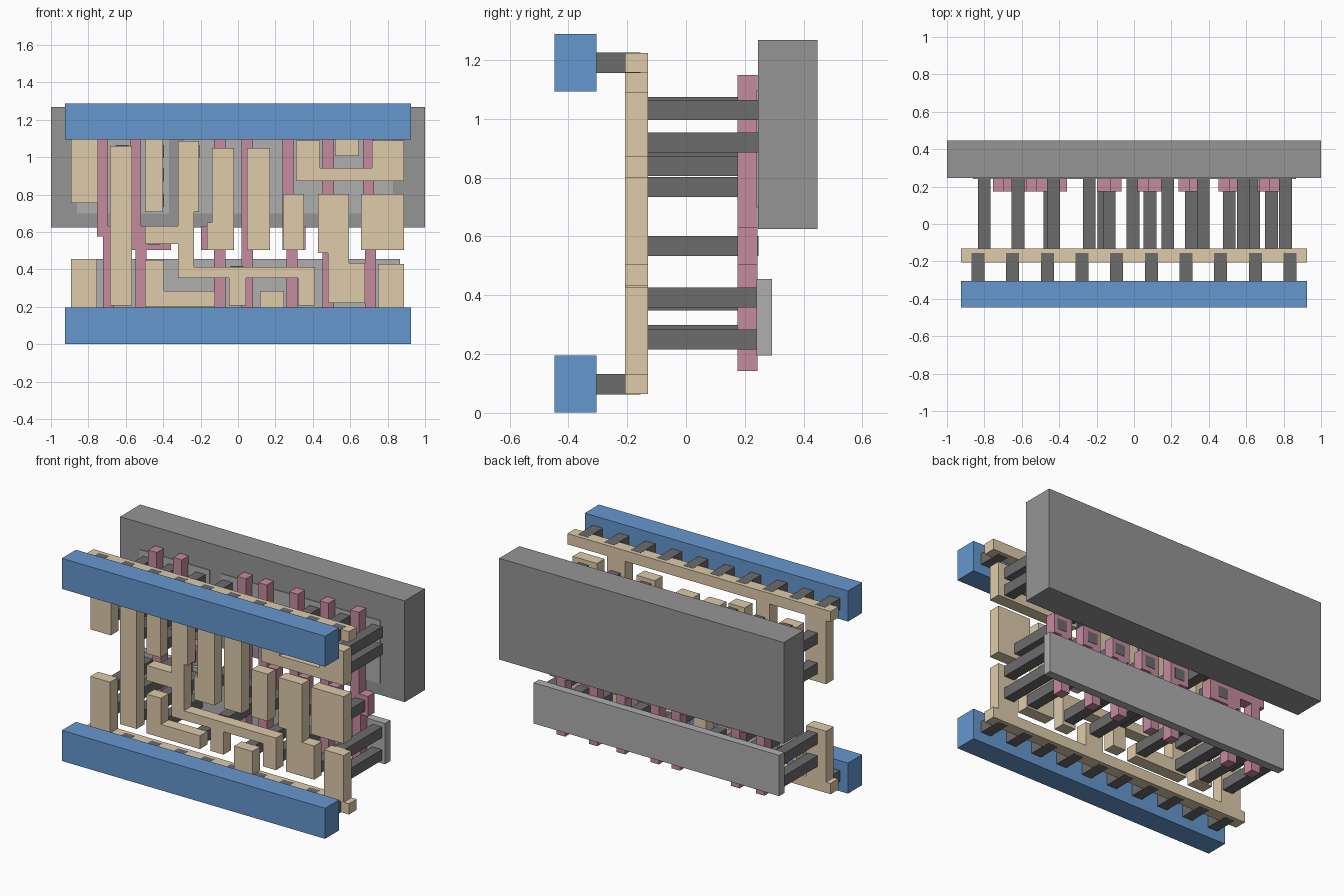
import bpy, bmesh


def material(name, rgb):
    m = bpy.data.materials.new(name)
    m.diffuse_color = (*rgb, 1)
    return m


BLUE = material("blue", (0.13, 0.31, 0.62))
TAN = material("tan", (0.73, 0.60, 0.41))
PINK = material("pink", (0.56, 0.26, 0.34))
DARK = material("dark_grey", (0.15, 0.15, 0.15))
MID = material("mid_grey", (0.30, 0.30, 0.30))
LIGHT = material("light_grey", (0.43, 0.43, 0.43))


def rect(x0, x1, z0, z1):
    return [(x0, z0), (x1, z0), (x1, z1), (x0, z1)]


def square(x, z, s):
    return rect(x - s / 2, x + s / 2, z - s / 2, z + s / 2)


def layer(name, outlines, y0, y1, mat):
    """Extrude flat x-z outlines between two depths into one object."""
    bm = bmesh.new()
    for pts in outlines:
        face = bm.faces.new([bm.verts.new((x, y0, z)) for x, z in pts])
        ext = bmesh.ops.extrude_face_region(bm, geom=[face])
        moved = [v for v in ext["geom"] if isinstance(v, bmesh.types.BMVert)]
        bmesh.ops.translate(bm, verts=moved, vec=(0, y1 - y0, 0))
    bmesh.ops.recalc_face_normals(bm, faces=bm.faces[:])
    me = bpy.data.meshes.new(name)
    bm.to_mesh(me)
    bm.free()
    me.materials.append(mat)
    ob = bpy.data.objects.new(name, me)
    bpy.context.collection.objects.link(ob)
    return ob


LOW, HIGH = 0.098, 1.191      # rail centre heights
W = 0.925                     # rail half length

# Well and active slabs at the back
layer("well_slab", [rect(-1, 1, 0.625, 1.268)], 0.245, 0.447, MID)
layer("upper_active", [rect(-0.86, -0.37, 0.698, 1.098),
                       rect(-0.29, 0.83, 0.698, 1.098)], 0.24, 0.29, LIGHT)
layer("lower_active", [rect(-0.86, 0.865, 0.196, 0.455)], 0.24, 0.293, LIGHT)

# Gate bars: (upper left edge, lower left edge, pad left, pad right)
gates = [
    (-0.754, -0.722, -0.754, -0.50),
    (-0.578, -0.548, -0.578, -0.358),
    (-0.128, -0.128, -0.198, -0.068),
    (0.020, 0.020, 0.020, 0.147),
    (0.238, 0.258, 0.238, 0.360),
    (0.452, 0.452, 0.452, 0.575),
    (0.667, 0.679, 0.660, 0.790),
]
for i, (up, lo, a, b) in enumerate(gates):
    bottom = 0.575 if i == 0 else 0.503
    layer(f"gate_{i + 1}", [rect(up, up + 0.06, 0.631, 1.149),
                            rect(a, b, bottom, 0.631),
                            rect(lo, lo + 0.06, 0.143, bottom)], 0.175, 0.244, PINK)

# Contact posts between the back layers and the wiring
posts = [(x, z) for x in (-0.80, -0.62, -0.45) for z in (0.393, 0.25)]
posts += [(-0.80, z) for z in (1.03, 0.84)]
posts += [(-0.62, z) for z in (1.03, 0.904, 0.768)]
posts += [(-0.43, z) for z in (1.03, 0.904, 0.768)]
posts += [(-0.24, 1.03), (-0.16, 0.25), (-0.005, 0.383), (0.18, 0.25), (0.37, 0.265),
          (0.37, 1.03), (0.37, 0.92), (0.585, 1.04), (0.64, 0.265), (0.81, 1.03),
          (0.81, 0.92), (0.81, 0.393), (0.81, 0.25)]
layer("active_posts", [square(x, z, 0.068) for x, z in posts], -0.135, 0.246, DARK)
pads = (-0.45, -0.132, 0.086, 0.307, 0.510, 0.735)
layer("gate_posts", [square(x, 0.567, 0.068) for x in pads], -0.135, 0.246, DARK)

# Tan wiring
wires = {
    "output_wire": rect(-0.684, -0.567, 0.208, 1.059),
    "branching_wire": [
        (-0.321, 1.086), (-0.209, 1.086), (-0.209, 0.706), (-0.235, 0.706),
        (-0.235, 0.412), (0.412, 0.412), (0.412, 0.208), (0.321, 0.208),
        (0.321, 0.353), (0.043, 0.353), (0.043, 0.208), (-0.048, 0.208),
        (-0.048, 0.353), (-0.321, 0.353), (-0.321, 0.535), (-0.497, 0.535),
        (-0.497, 0.631), (-0.321, 0.631)],
    "input_wire_a": [(-0.139, 1.048), (-0.021, 1.048), (-0.021, 0.503),
                     (-0.166, 0.503), (-0.166, 0.65), (-0.139, 0.65)],
    "input_wire_b": rect(0.048, 0.171, 0.503, 1.048),
    "input_wire_c": rect(0.241, 0.353, 0.503, 0.802),
    "input_wire_d": [(0.428, 0.802), (0.594, 0.802), (0.594, 0.433), (0.679, 0.433),
                     (0.679, 0.219), (0.481, 0.219), (0.481, 0.487), (0.428, 0.487)],
    "input_wire_e": rect(0.658, 0.888, 0.503, 0.802),
    "bridge_wire": [(0.31, 1.09), (0.438, 1.09), (0.438, 0.941), (0.717, 0.941),
                    (0.717, 1.09), (0.888, 1.09), (0.888, 0.872), (0.31, 0.872)],
    "corner_wire": [(-0.497, 0.449), (-0.396, 0.449), (-0.396, 0.283),
                    (-0.123, 0.283), (-0.123, 0.199), (-0.497, 0.199)],
}
for name, pts in wires.items():
    layer(name, [pts], -0.207, -0.13, TAN)

# Rail wiring with stubs reaching inward
stubs_up = [(-0.893, -0.749, 0.754), (-0.497, -0.401, 0.706), (0.519, 0.647, 1.005)]
stubs_low = [(-0.893, -0.754, 0.455), (0.118, 0.246, 0.283), (0.749, 0.888, 0.428)]
layer("upper_rail_wire", [rect(-W, W, HIGH - 0.034, HIGH + 0.034)] +
      [rect(a, b, z, HIGH - 0.034) for a, b, z in stubs_up], -0.207, -0.13, TAN)
layer("lower_rail_wire", [rect(-W, W, LOW - 0.034, LOW + 0.034)] +
      [rect(a, b, LOW + 0.034, z) for a, b, z in stubs_low], -0.207, -0.13, TAN)

# Blue power rails at the front, each with a row of ten short posts
for name, z in (("lower", LOW), ("upper", HIGH)):
    layer(name + "_power_rail", [rect(-W, W, z - 0.097, z + 0.097)], -0.447, -0.305, BLUE)
    layer(name + "_rail_posts", [square((i - 4.5) * 0.1853, z, 0.070) for i in range(10)],
          -0.31, -0.155, DARK)
